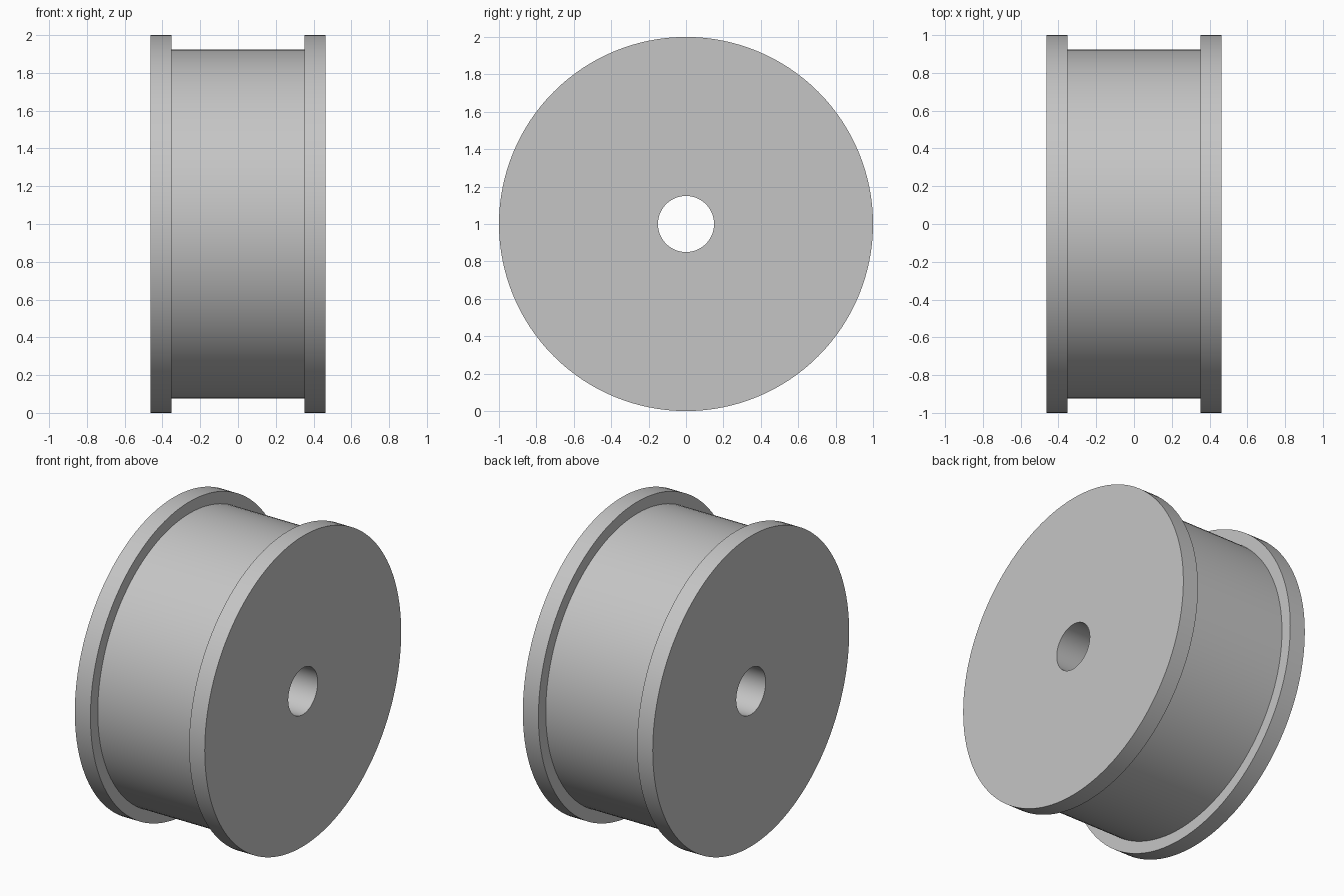
import bpy
import bmesh
from math import cos, sin, tau, radians

cube = bpy.data.objects.get("Cube")
if cube:
    bpy.data.objects.remove(cube, do_unlink=True)

SEGMENTS = 128
RIM_R, DRUM_R, BORE_R = 1.0, 0.925, 0.15
HALF_WIDTH, RIM_INNER = 0.463, 0.352

grey = bpy.data.materials.new("plain grey")
grey.use_nodes = True
colour = (0.56, 0.56, 0.56, 1)
grey.diffuse_color = colour
grey.node_tree.nodes["Principled BSDF"].inputs["Base Color"].default_value = colour


def lathe(name, profile, centre_z):
    """Revolve a closed (x, radius) profile around the x axis."""
    bm = bmesh.new()
    rings = []
    for x, r in profile:
        rings.append([bm.verts.new((x, r * cos(tau * i / SEGMENTS), r * sin(tau * i / SEGMENTS)))
                      for i in range(SEGMENTS)])
    for a, b in zip(rings, rings[1:] + rings[:1]):
        for i in range(SEGMENTS):
            j = (i + 1) % SEGMENTS
            bm.faces.new((a[i], a[j], b[j], b[i]))
    bmesh.ops.recalc_face_normals(bm, faces=bm.faces)
    mesh = bpy.data.meshes.new(name)
    bm.to_mesh(mesh)
    bm.free()
    mesh.materials.append(grey)
    obj = bpy.data.objects.new(name, mesh)
    obj.location.z = centre_z
    bpy.context.collection.objects.link(obj)
    bpy.ops.object.select_all(action="DESELECT")
    obj.select_set(True)
    bpy.context.view_layer.objects.active = obj
    bpy.ops.object.shade_smooth_by_angle(angle=radians(30))
    return obj


# Flanged roller: two rims, a recessed drum and a through bore in one section
half = [(HALF_WIDTH, BORE_R), (HALF_WIDTH, RIM_R), (RIM_INNER, RIM_R), (RIM_INNER, DRUM_R)]
mirrored = [(-x, r) for x, r in reversed(half)]
lathe("flanged_roller", half + mirrored, RIM_R)
